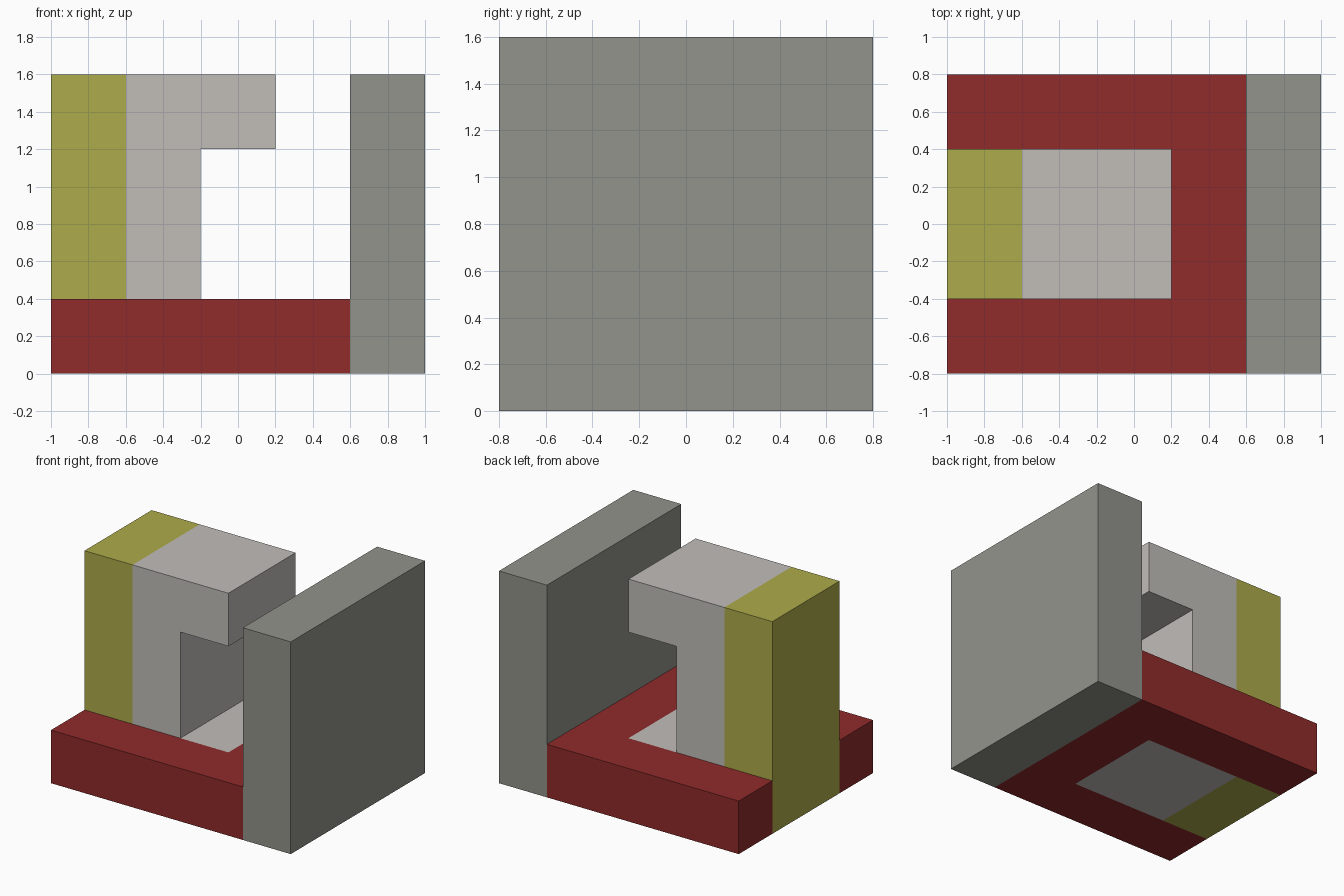
import bpy
import bmesh
from mathutils import Vector

default = bpy.data.objects.get("Cube")
if default:
    bpy.data.objects.remove(default, do_unlink=True)


def make_material(name, rgb):
    mat = bpy.data.materials.new(name)
    mat.use_nodes = True
    color = (*rgb, 1.0)
    mat.diffuse_color = color
    bsdf = next(n for n in mat.node_tree.nodes if n.type == 'BSDF_PRINCIPLED')
    bsdf.inputs["Base Color"].default_value = color
    return mat


def extrude_profile(name, points, direction, mat):
    """Extrude a closed outline of 3D points into a flat-faced solid."""
    bm = bmesh.new()
    face = bm.faces.new([bm.verts.new(p) for p in points])
    result = bmesh.ops.extrude_face_region(bm, geom=[face], use_keep_orig=True)
    moved = [g for g in result["geom"] if isinstance(g, bmesh.types.BMVert)]
    bmesh.ops.translate(bm, verts=moved, vec=Vector(direction))
    bmesh.ops.recalc_face_normals(bm, faces=bm.faces)
    mesh = bpy.data.meshes.new(name)
    bm.to_mesh(mesh)
    bm.free()
    mesh.materials.append(mat)
    obj = bpy.data.objects.new(name, mesh)
    bpy.context.collection.objects.link(obj)
    return obj


red = make_material("dark red", (0.279, 0.024, 0.024))
pale = make_material("pale grey", (0.533, 0.509, 0.485))
olive = make_material("olive yellow", (0.423, 0.407, 0.069))
grey = make_material("stone grey", (0.287, 0.292, 0.258))

U = 0.4          # grid unit of the blocks
HEIGHT = 4 * U

# U-shaped base, open toward the right side (plan outline in units)
base = [(-2.5, -2), (1.5, -2), (1.5, 2), (-2.5, 2),
        (-2.5, 1), (0.5, 1), (0.5, -1), (-2.5, -1)]
extrude_profile("base", [(x * U, y * U, 0) for x, y in base], (0, 0, U), red)

# Bracket nested in the base, with foot and overhanging top (side outline)
bracket = [(-1.5, 0), (0.5, 0), (0.5, 1), (-0.5, 1),
           (-0.5, 3), (0.5, 3), (0.5, 4), (-1.5, 4)]
extrude_profile("bracket", [(x * U, -U, z * U) for x, z in bracket],
                (0, 2 * U, 0), pale)

# Upright slabs: the bracket's outer strip and the full-width side wall
for name, x, half_width, mat in (("outer_strip", -2.5, 1, olive),
                                 ("side_wall", 1.5, 2, grey)):
    outline = [(x, -half_width), (x + 1, -half_width),
               (x + 1, half_width), (x, half_width)]
    extrude_profile(name, [(px * U, py * U, 0) for px, py in outline],
                    (0, 0, HEIGHT), mat)
